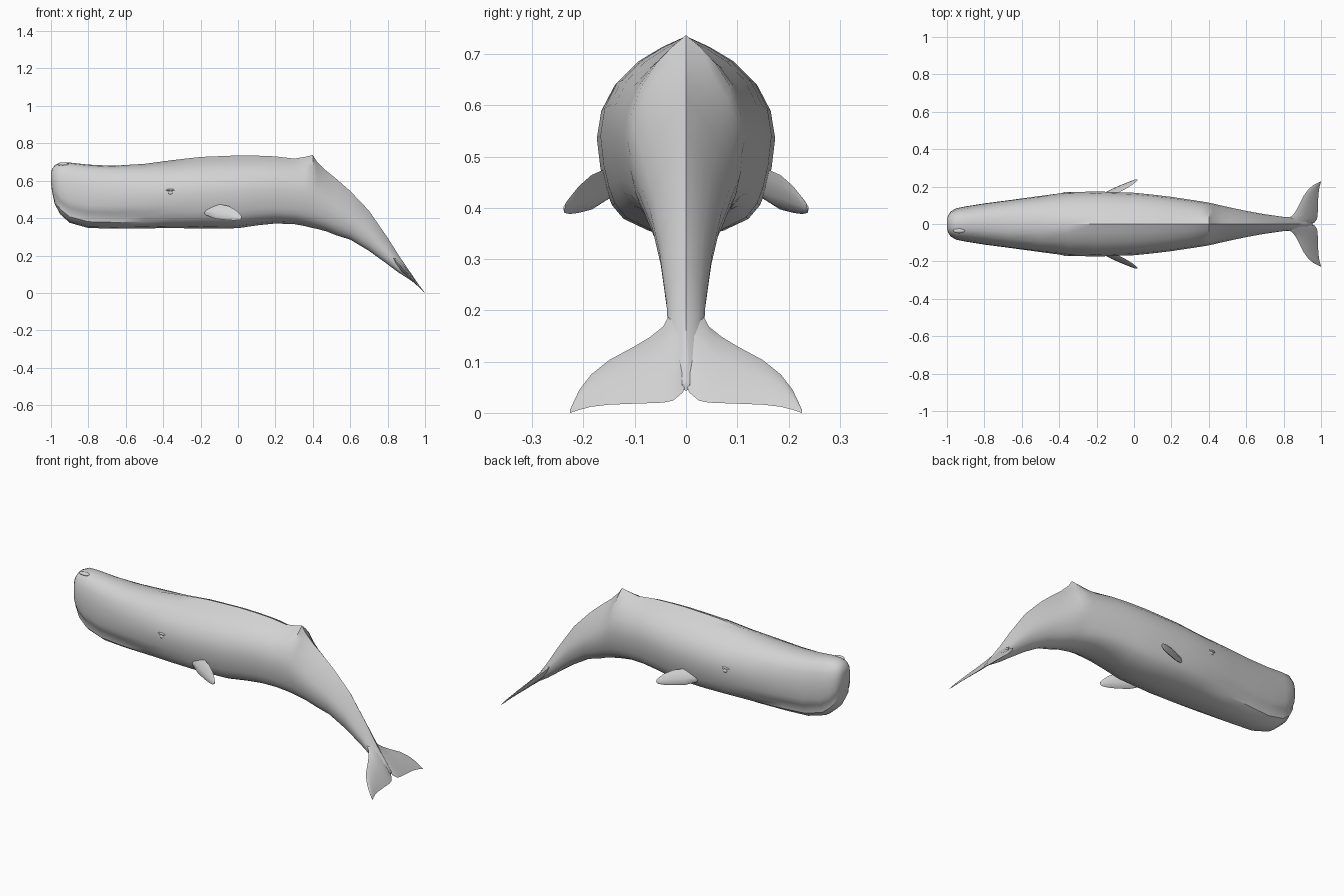
import bpy, math
from mathutils import Vector

if "Cube" in bpy.data.objects:
    bpy.data.objects.remove(bpy.data.objects["Cube"])

grey = bpy.data.materials.new("pale_grey")
grey.diffuse_color = (0.65, 0.65, 0.65, 1)
grey.use_nodes = True
grey.node_tree.nodes["Principled BSDF"].inputs["Base Color"].default_value = grey.diffuse_color


def make(name, verts, faces, angle=40):
    me = bpy.data.meshes.new(name)
    me.from_pydata([tuple(v) for v in verts], [], faces)
    me.materials.append(grey)
    ob = bpy.data.objects.new(name, me)
    bpy.context.collection.objects.link(ob)
    bpy.ops.object.select_all(action='DESELECT')
    ob.select_set(True)
    bpy.context.view_layer.objects.active = ob
    bpy.ops.object.mode_set(mode='EDIT')
    bpy.ops.mesh.select_all(action='SELECT')
    bpy.ops.mesh.normals_make_consistent(inside=False)
    bpy.ops.object.mode_set(mode='OBJECT')
    bpy.ops.object.shade_smooth_by_angle(angle=math.radians(angle))
    return ob


def loft(name, rings, angle=40):
    n = len(rings[0])
    faces = [(r * n + i, r * n + (i + 1) % n, (r + 1) * n + (i + 1) % n, (r + 1) * n + i)
             for r in range(len(rings) - 1) for i in range(n)]
    faces += [tuple(range(n)), tuple(range((len(rings) - 1) * n, len(rings) * n))]
    return make(name, [v for ring in rings for v in ring], faces, angle)


def ramp(x, a, b):
    t = min(1, max(0, (x - a) / (b - a)))
    return t * t * (3 - 2 * t)


# Half cross-sections: (fraction of half width, fraction of height)
HEAD = [(0, 1), (.35, .985), (.65, .93), (.88, .8), (.98, .64), (1, .5),
        (.97, .36), (.89, .25), (.77, .2), (.74, .1), (.45, .02), (0, 0)]
TRUNK = [(0, 1), (.28, .945), (.55, .875), (.8, .77), (.95, .64), (1, .5),
         (.96, .35), (.9, .24), (.83, .16), (.7, .09), (.42, .03), (0, 0)]
TAIL = [(0, 1), (.2, .93), (.45, .83), (.7, .7), (.92, .55), (1, .42),
        (.95, .3), (.85, .2), (.72, .13), (.55, .07), (.3, .02), (0, 0)]

# Body stations: x, top, bottom, half width
BODY = [
    (-1, .645, .585, .025), (-.994, .663, .54, .047), (-.98, .683, .475, .067),
    (-.95, .697, .42, .084), (-.9, .697, .375, .094), (-.8, .686, .347, .11),
    (-.67, .68, .344, .127), (-.5, .69, .345, .15), (-.35, .71, .347, .17),
    (-.2, .727, .344, .174), (0, .735, .346, .167), (.1, .734, .361, .157),
    (.2, .73, .371, .145), (.3, .718, .368, .13), (.36, .728, .357, .121),
    (.4, .737, .347, .114), (.42, .705, .343, .11), (.47, .655, .33, .098),
    (.52, .615, .31, .087), (.6, .545, .285, .07), (.7, .44, .225, .052),
    (.8, .295, .153, .038), (.86, .2, .108, .034), (.92, .112, .07, .026),
    (.955, .06, .044, .01)]

rings = []
for x, top, bot, w in BODY:
    a, b = ramp(x, -.62, -.3), ramp(x, .25, .6)
    half = []
    for h, m, t in zip(HEAD, TRUNK, TAIL):
        u, v = [(h[k] * (1 - a) + m[k] * a) * (1 - b) + t[k] * b for k in (0, 1)]
        half.append((u * w, bot + v * (top - bot)))
    rings.append([Vector((x, y, z)) for y, z in half] +
                 [Vector((x, -y, z)) for y, z in half[-2:0:-1]])
loft("body", rings)


def blade(name, stations, normal):
    """Lens-shaped sections between leading and trailing points."""
    n = Vector(normal).normalized()
    rings = []
    for lead, trail, th in stations:
        lead, trail = Vector(lead), Vector(trail)
        ring = []
        for s, k in ((0, 0), (.12, .6), (.4, 1), (.8, .5), (1, 0), (.8, -.5), (.4, -1), (.12, -.6)):
            ring.append(lead.lerp(trail, s) + n * th * k)
        rings.append(ring)
    return loft(name, rings, 60)


# Tail flukes: span, leading height, trailing height, half thickness
FLUKE = [(0, .22, .058, .016), (.006, .218, .04, .016), (.025, .205, .024, .015),
         (.045, .168, .02, .013), (.07, .148, .019, .011), (.1, .13, .018, .009),
         (.15, .103, .016, .007), (.185, .075, .012, .005), (.208, .045, .006, .004),
         (.22, .02, .002, .002), (.226, .006, .0, .0005)]
# Flippers: leading (lower) x,z, trailing (upper) x,z, half thickness
FLIPPER = [((-.2, .44), (-.19, .46), .007), ((-.17, .415), (-.165, .472), .011),
           ((-.12, .397), (-.11, .477), .012), ((-.06, .39), (-.05, .464), .011),
           ((-.02, .388), (-.01, .442), .008), ((.008, .39), (.01, .422), .005),
           ((.019, .397), (.02, .408), .002)]


def flipper_point(p, side):
    x, z = p
    return (x, side * (.16 + .4 * (x + .1) - .4 * (z - .475)), z)


for side, label in ((-1, "left"), (1, "right")):
    blade("fluke_" + label,
          [((1 - a / 1.1, side * y, a), (1 - b / 1.1, side * y, b), t) for y, a, b, t in FLUKE],
          (1.1, 0, 1))
    blade("flipper_" + label,
          [(flipper_point(a, side), flipper_point(b, side), t) for a, b, t in FLIPPER],
          (-.4, side, .4))


def blob(name, loc, size):
    bpy.ops.mesh.primitive_uv_sphere_add(segments=12, ring_count=8, radius=1, location=loc)
    ob = bpy.context.object
    ob.name = name
    ob.scale = size
    ob.data.materials.append(grey)
    bpy.ops.object.shade_smooth()


# Eyes with brow folds, and the off-centre blowhole lip
for side, label in ((-1, "left"), (1, "right")):
    blob("eye_" + label, (-.36, side * .163, .535), (.014, .009, .01))
    blob("brow_" + label, (-.36, side * .163, .55), (.026, .008, .006))
blob("blowhole_lip", (-.935, -.036, .688), (.032, .014, .01))
